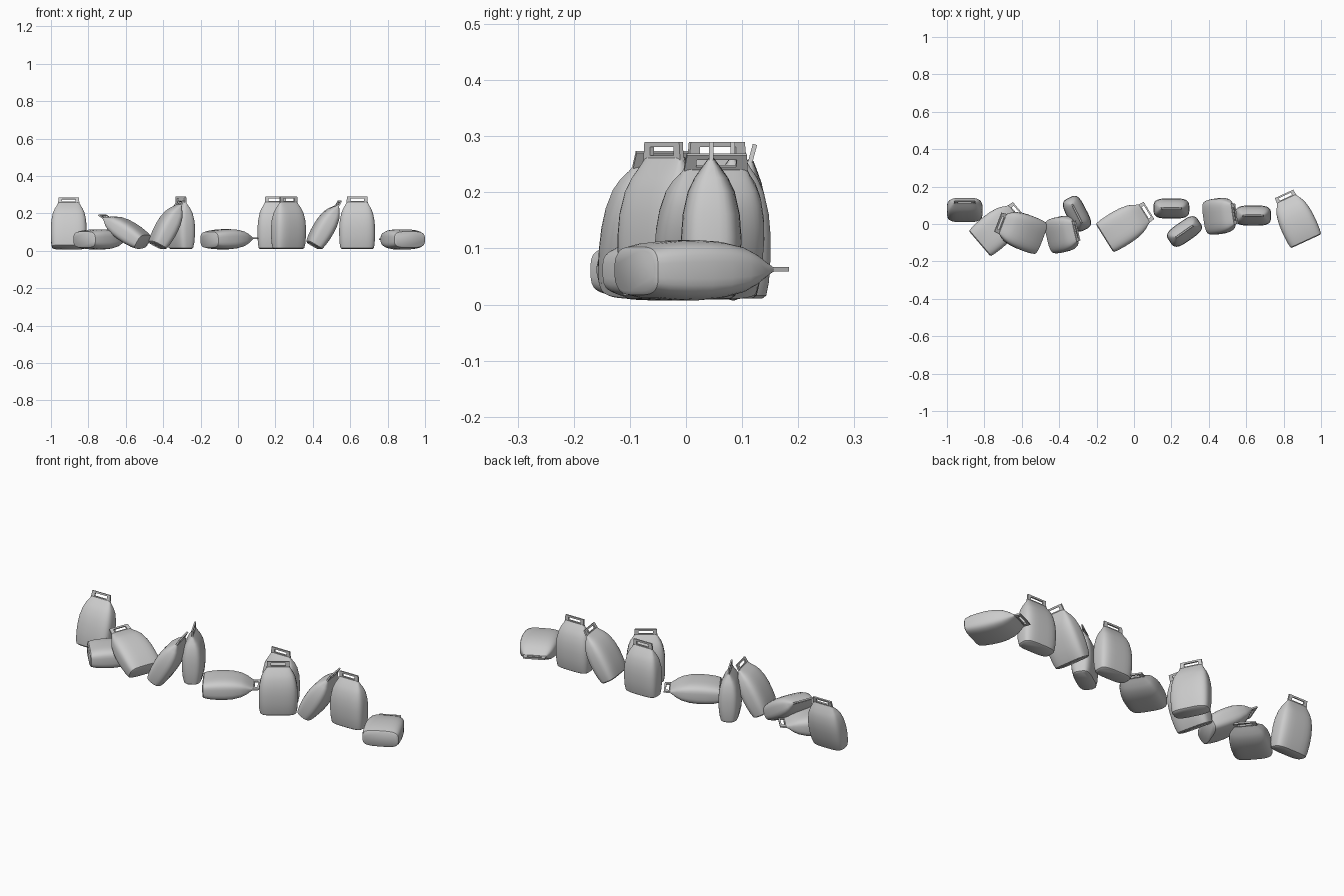
import bpy, bmesh
from math import cos, sin, pi, radians, copysign
from mathutils import Matrix, Vector

if "Cube" in bpy.data.objects:
    bpy.data.objects.remove(bpy.data.objects["Cube"])

N = 32
# (height, half width, half depth) of the stuffed body
SECTIONS = [(0, .084, .036), (.005, .090, .043), (.03, .094, .049), (.07, .096, .053),
            (.11, .096, .054), (.15, .093, .051), (.19, .085, .042), (.215, .075, .030),
            (.235, .063, .016), (.25, .056, .005)]


def ring(bm, z, hw, hd):
    # rounded-rectangle cross-section
    e = 2 / 3.6
    pts = []
    for i in range(N):
        a = 2 * pi * (i + .5) / N
        c, s = cos(a), sin(a)
        pts.append(bm.verts.new((hw * copysign(abs(c) ** e, c), hd * copysign(abs(s) ** e, s), z)))
    return pts


def bag_mesh():
    bm = bmesh.new()
    rings = [ring(bm, *s) for s in SECTIONS]
    for a, b in zip(rings, rings[1:]):
        for i in range(N):
            j = (i + 1) % N
            bm.faces.new((a[i], a[j], b[j], b[i]))
    bm.faces.new(rings[0][::-1])
    bm.faces.new(rings[-1])
    # flat handle strip with a slot
    loops = []
    for y in (-.004, .004):
        outer = [(-.057, .247), (.057, .247), (.054, .279), (-.054, .279)]
        inner = [(-.036, .255), (.036, .255), (.036, .270), (-.036, .270)]
        loops.append([[bm.verts.new((x, y, z)) for x, z in l] for l in (outer, inner)])
    (fo, fi), (bo, bi) = loops
    for i in range(4):
        j = (i + 1) % 4
        bm.faces.new((fo[i], fo[j], fi[j], fi[i]))
        bm.faces.new((bo[j], bo[i], bi[i], bi[j]))
        bm.faces.new((fo[j], fo[i], bo[i], bo[j]))
        bm.faces.new((fi[i], fi[j], bi[j], bi[i]))
    bmesh.ops.recalc_face_normals(bm, faces=bm.faces)
    me = bpy.data.meshes.new("bag")
    bm.to_mesh(me)
    bm.free()
    return me


mesh = bag_mesh()


def place(name, base, axis, width):
    # orient a bag by its length axis and its width direction
    z = Vector(axis).normalized()
    x = Vector(width)
    x = (x - z * x.dot(z)).normalized()
    y = z.cross(x)
    ob = bpy.data.objects.new(name, mesh)
    bpy.context.collection.objects.link(ob)
    ob.matrix_world = Matrix.Translation(base) @ Matrix((x, y, z)).transposed().to_4x4()
    return ob


# standing bags: centre x, centre y, turn
bags = []
for i, (x, y, deg) in enumerate([(-.305, .055, -63), (.2, .083, 0), (.27, -.04, 35), (.637, .045, 0)]):
    a = radians(deg)
    bags.append(place(f"standing_bag_{i+1}", (x, y, .011), (0, 0, 1), (cos(a), sin(a), 0)))

# lying and leaning bags: base point, length axis
TILTED = [("lying_bag_1", (-.825, -.105, .06), (.76, .65, .01)),
          ("lying_bag_2", (-.157, -.075, .059), (.85, .53, .03)),
          ("lying_bag_3", (.92, -.092, .06), (-.42, .906, .01)),
          ("leaning_bag_1", (-.505, -.075, .045), (-.235, .09, .155)),
          ("leaning_bag_2", (-.432, -.066, .027), (.13, .03, .245)),
          ("leaning_bag_3", (.405, .035, .027), (.14, .02, .24)),
          ("leaning_bag_4", (-.905, .05, .016), (0, .26, .96))]
for name, base, axis in TILTED:
    bags.append(place(name, base, axis, (-axis[1], axis[0], 0)))

# smooth shading with sharp creases
bpy.ops.object.select_all(action='DESELECT')
bags[0].select_set(True)
bpy.context.view_layer.objects.active = bags[0]
bpy.ops.object.shade_smooth_by_angle(angle=radians(40))
